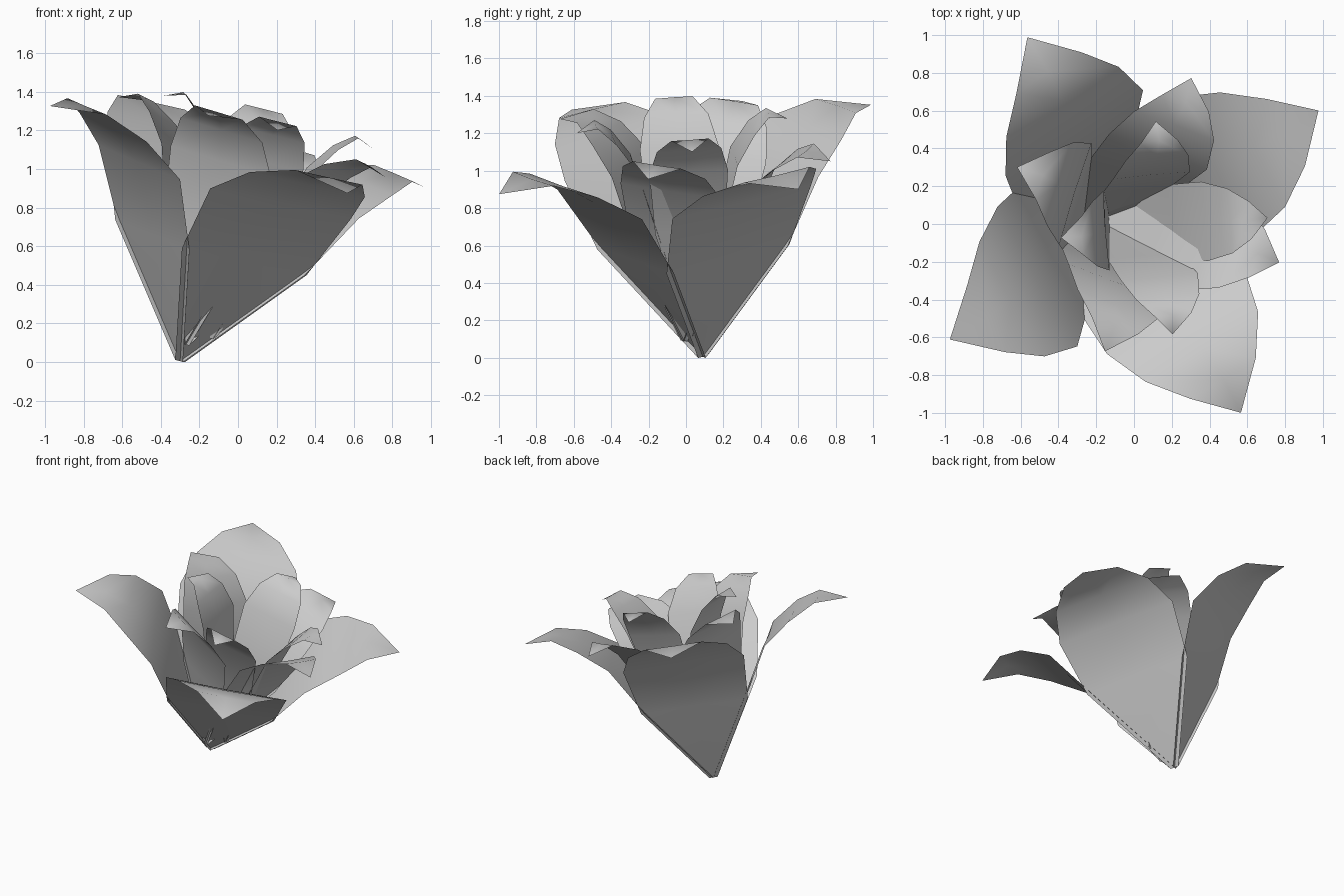
import bpy, bmesh, math
from mathutils import Vector

if "Cube" in bpy.data.objects:
    bpy.data.objects.remove(bpy.data.objects["Cube"])

# Petal rows: half width, radius, height along the flower axis
ROWS = [
    (0.03, 0.00, 0.00),
    (0.39, 0.36, 0.62),
    (0.44, 0.56, 0.98),
    (0.36, 0.77, 1.13),
    (0.21, 0.96, 1.21),
]
TIP = (1.18, 1.17)
COLS = (-1, 0, 1)
CUP = 0.01
U = Vector((-0.48, 0.85, 0.22))


def petal(name, base, centre, angle, scale, height):
    base, centre = Vector(base), Vector(centre)
    n = (centre - base).normalized()
    u = (U - n * U.dot(n)).normalized()
    v = u.cross(n)                       # clockwise side direction
    out = u * math.cos(angle) + v * math.sin(angle)
    side = n.cross(out)

    def place(w, r, h):
        return base + side * w * scale + out * r * scale + n * h * height

    bm = bmesh.new()
    grid = []
    for i, (w, r, h) in enumerate(ROWS):
        cup = CUP if i else 0
        grid.append([bm.verts.new(place(w * t, r + cup * (1 - t * t), h)) for t in COLS])
    tip = bm.verts.new(place(0, *TIP))
    for i in range(len(COLS) - 1):
        for a, b in zip(grid, grid[1:]):
            bm.faces.new((a[i], b[i], b[i + 1], a[i + 1]))
        bm.faces.new((grid[-1][i], tip, grid[-1][i + 1]))
    bmesh.ops.recalc_face_normals(bm, faces=bm.faces)
    me = bpy.data.meshes.new(name)
    bm.to_mesh(me)
    bm.free()
    for p in me.polygons:
        p.use_smooth = True
    bpy.context.collection.objects.link(bpy.data.objects.new(name, me))


# Three whorls of four petals: base, centre between tips, turn, width scale, height scale
LAYERS = [
    ("outer_petal", (-0.30, 0.09, 0.005), (0.0, -0.005, 1.11), 0, 0.99, 0.985),
    ("middle_petal", (-0.27, -0.01, 0.09), (0.08, 0.05, 1.18), 51, 0.65, 0.965),
    ("inner_petal", (-0.13, 0.035, 0.12), (0.16, -0.02, 1.24), 26, 0.48, 0.99),
]
for name, base, centre, turn, scale, height in LAYERS:
    for k in range(4):
        petal(f"{name}_{k + 1}", base, centre, math.radians(turn + 90 * k), scale, height)
